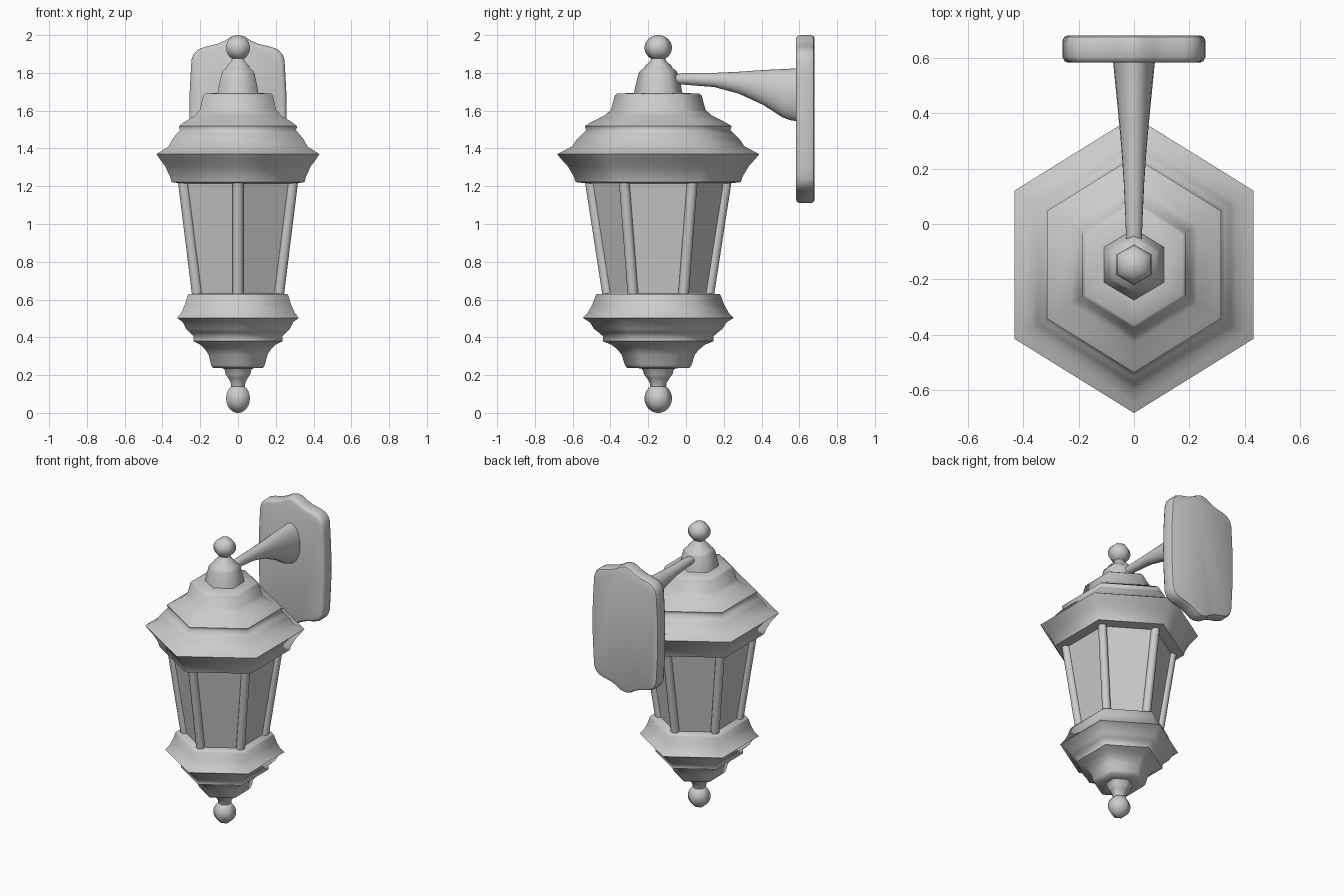
import bpy, bmesh
from math import sin, cos, pi, radians
from mathutils import Vector

CY = -0.147      # lantern axis in y
SQ = 0.93        # hexagon is slightly narrow in x


def finish(name, bm, angle=65):
    bmesh.ops.recalc_face_normals(bm, faces=bm.faces)
    me = bpy.data.meshes.new(name)
    bm.to_mesh(me)
    bm.free()
    ob = bpy.data.objects.new(name, me)
    bpy.context.collection.objects.link(ob)
    bpy.ops.object.select_all(action='DESELECT')
    ob.select_set(True)
    bpy.context.view_layer.objects.active = ob
    bpy.ops.object.shade_smooth_by_angle(angle=radians(angle))
    return ob


def loft(name, rings, angle=65):
    """Skin a list of point rings and cap both ends."""
    bm = bmesh.new()
    loops = [[bm.verts.new(p) for p in ring] for ring in rings]
    n = len(loops[0])
    for a, b in zip(loops, loops[1:]):
        for i in range(n):
            j = (i + 1) % n
            bm.faces.new((a[i], a[j], b[j], b[i]))
    bm.faces.new(loops[0])
    bm.faces.new(loops[-1])
    return finish(name, bm, angle)


def hex_lathe(name, profile, sq=SQ, angle=65):
    """Six-sided turned part, corners pointing to front and back."""
    rings = [[(r * sq * sin(k * pi / 3), CY + r * cos(k * pi / 3), z) for k in range(6)]
             for r, z in profile]
    return loft(name, rings, angle)


def ball(name, z, r, rz):
    arc = [(r * sin(t * pi / 12), z - rz * cos(t * pi / 12)) for t in range(1, 12)]
    return hex_lathe(name, [(0.004, z - rz)] + arc + [(0.004, z + rz)], 1.0, 75)


# Roof with stepped mouldings
hex_lathe("roof", [
    (0.38, 1.215), (0.438, 1.222), (0.446, 1.25), (0.48, 1.307), (0.515, 1.345),
    (0.535, 1.37), (0.50, 1.388), (0.457, 1.41), (0.43, 1.45), (0.405, 1.475),
    (0.382, 1.497), (0.389, 1.518), (0.362, 1.535), (0.283, 1.575), (0.25, 1.605),
    (0.23, 1.68), (0.217, 1.69), (0.12, 1.695)])

# Neck under the top finial
hex_lathe("roof_neck", [
    (0.13, 1.685), (0.123, 1.72), (0.105, 1.795), (0.097, 1.81), (0.076, 1.825),
    (0.068, 1.84), (0.042, 1.862), (0.035, 1.885)], 0.97)
ball("top_finial", 1.933, 0.073, 0.067)

# Base with stepped mouldings
hex_lathe("base", [
    (0.09, 0.236), (0.165, 0.238), (0.177, 0.254), (0.193, 0.307), (0.215, 0.335),
    (0.246, 0.36), (0.294, 0.38), (0.292, 0.405), (0.315, 0.425), (0.34, 0.445),
    (0.362, 0.48), (0.40, 0.503), (0.373, 0.53), (0.348, 0.575), (0.332, 0.62),
    (0.325, 0.63), (0.25, 0.632)])
hex_lathe("base_neck", [
    (0.04, 0.13), (0.045, 0.16), (0.06, 0.185), (0.076, 0.205), (0.08, 0.225),
    (0.095, 0.242)], 1.0)
ball("bottom_finial", 0.077, 0.073, 0.077)

# Glass panes between the corner posts
R_LOW, R_HIGH = 0.267, 0.361
hex_lathe("glass", [(R_LOW, 0.625), (R_HIGH, 1.222)], SQ, 30)

# Tapered corner posts
for k in range(6):
    a = k * pi / 3
    rings = []
    for R, z in ((R_LOW, 0.62), (R_HIGH, 1.23)):
        c = Vector((R * SQ * sin(a), CY + R * cos(a), z))
        rings.append([c + Vector((0.028 * cos(t * pi / 6), 0.028 * sin(t * pi / 6), 0))
                      for t in range(12)])
    loft("corner_post_%d" % (k + 1), rings, 40)

# Flared wall arm: (y, bottom z, top z, half width)
arm = [(-0.10, 1.74, 1.79, 0.027), (-0.04, 1.74, 1.795, 0.029), (0.02, 1.735, 1.80, 0.031),
       (0.15, 1.725, 1.80, 0.037), (0.28, 1.69, 1.806, 0.046), (0.41, 1.63, 1.815, 0.058),
       (0.51, 1.565, 1.82, 0.068), (0.55, 1.55, 1.822, 0.072), (0.60, 1.542, 1.825, 0.077)]
loft("wall_arm", [[(w * cos(t * pi / 10), y, (b + h) / 2 + (h - b) / 2 * sin(t * pi / 10))
                   for t in range(20)] for y, b, h, w in arm], 50)

# Wall plate: one quarter of the outline, mirrored both ways
quarter = [(0.258, 0.0), (0.257, 0.12), (0.25, 0.25), (0.246, 0.315), (0.235, 0.345),
           (0.21, 0.37), (0.175, 0.383), (0.11, 0.398), (0.07, 0.415), (0.035, 0.437),
           (0.0, 0.445)]
upper = quarter + [(-x, z) for x, z in quarter[-2::-1]]
outline = upper + [(x, -z) for x, z in upper[-2:0:-1]]


def plate_ring(y, inset):
    sx, sz = 1 - inset / 0.258, 1 - inset / 0.445
    return [(x * sx, y, 1.555 + z * sz) for x, z in outline]


loft("wall_plate", [plate_ring(y, i) for y, i in (
    (0.582, 0.02), (0.587, 0.008), (0.602, 0.0), (0.66, 0.0), (0.675, 0.006), (0.68, 0.016))], 40)
